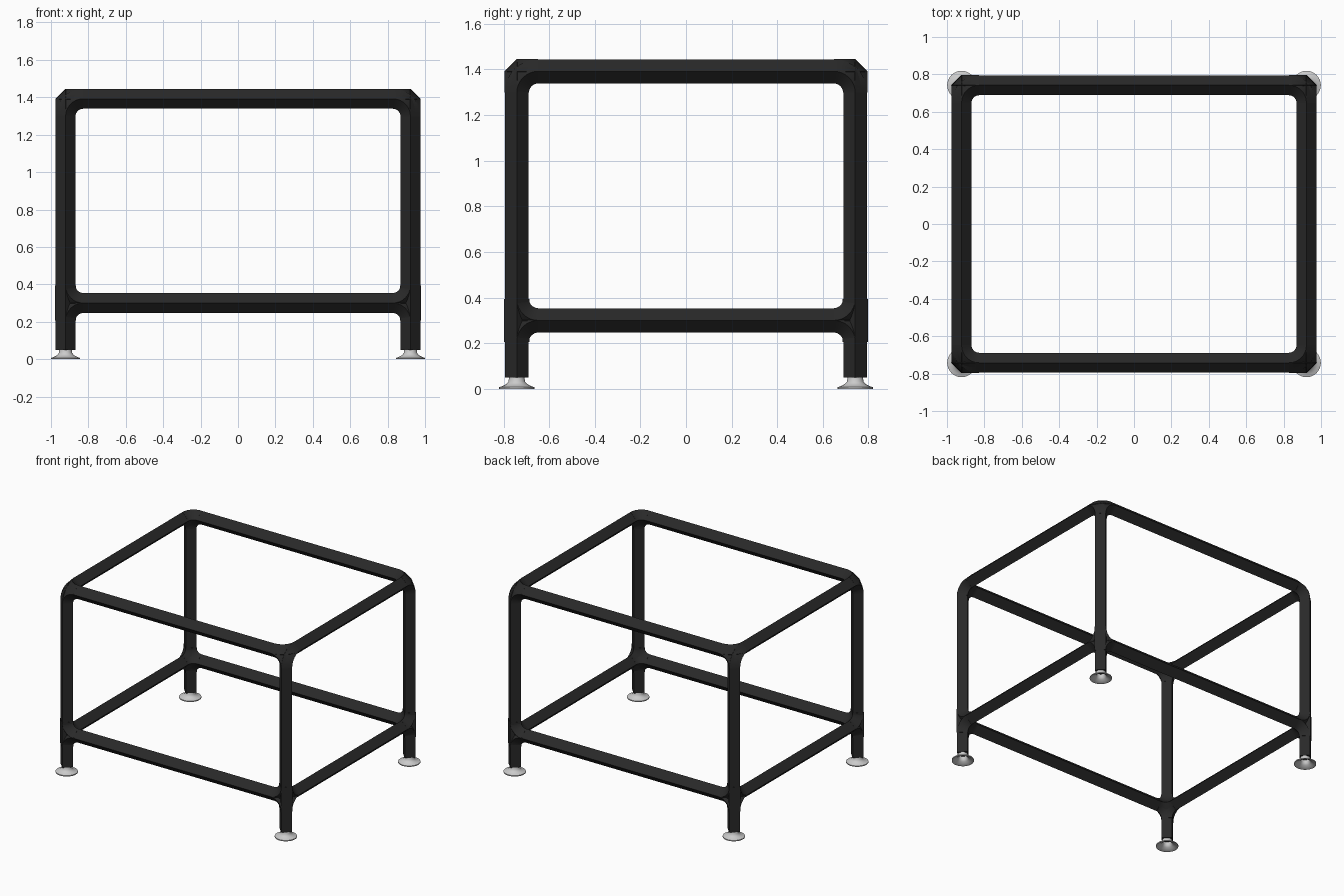
import bpy, bmesh, math
from mathutils import Vector

cube = bpy.data.objects.get("Cube")
if cube:
    bpy.data.objects.remove(cube, do_unlink=True)

X, Y, Z = Vector((1, 0, 0)), Vector((0, 1, 0)), Vector((0, 0, 1))
AX, AY = 0.922, 0.742          # post axes
LOW, HIGH = 0.30, 1.392        # rail heights
R = 0.094                      # elbow bend radius
TUBE, JOINT, SLEEVE = 0.0525, 0.0535, 0.0555
BASE = 0.05                    # underside of posts


def material(name, value, rough):
    m = bpy.data.materials.new(name)
    m.use_nodes = True
    colour = (value, value, value, 1)
    m.diffuse_color = colour
    bsdf = m.node_tree.nodes["Principled BSDF"]
    bsdf.inputs["Base Color"].default_value = colour
    bsdf.inputs["Roughness"].default_value = rough
    return m


BLACK = material("black", 0.022, 0.6)
GREY = material("light_grey", 0.6, 0.5)


def finish(name, bm, mat):
    bmesh.ops.recalc_face_normals(bm, faces=bm.faces)
    mesh = bpy.data.meshes.new(name)
    bm.to_mesh(mesh)
    bm.free()
    mesh.materials.append(mat)
    mesh.shade_smooth()
    mesh.set_sharp_from_angle(angle=math.radians(35))
    ob = bpy.data.objects.new(name, mesh)
    bpy.context.collection.objects.link(ob)
    return ob


def sweep(bm, stations, r):
    """Square section, corners on the axes, through (centre, u, v) stations."""
    rings = [[bm.verts.new(c + d * r) for d in (u, v, -u, -v)]
             for c, u, v in stations]
    for a, b in zip(rings, rings[1:]):
        for i in range(4):
            j = (i + 1) % 4
            bm.faces.new((a[i], a[j], b[j], b[i]))
    bm.faces.new(rings[0])
    bm.faces.new(rings[-1][::-1])


def straight(bm, a, b, u, v, r):
    sweep(bm, [(a, u, v), (b, u, v)], r)


def elbow(bm, corner, d1, d2, steps=8):
    centre, side = corner + (d1 + d2) * R, d1.cross(d2)
    stations = []
    for k in range(steps + 1):
        t = math.pi / 2 * k / steps
        out = d1 * math.cos(t) + d2 * math.sin(t)
        stations.append((centre - out * R, out, side))
    sweep(bm, stations, JOINT)


def tube(name, a, b, u, v):
    bm = bmesh.new()
    straight(bm, a, b, u, v, TUBE)
    finish(name, bm, BLACK)


# Horizontal rails
for level, z in (("lower", LOW), ("upper", HIGH)):
    for side, s in (("front", -1), ("back", 1)):
        p = Vector((0, s * AY, z))
        tube(f"{level}_{side}_rail", p - X * (AX - R), p + X * (AX - R), Y, Z)
    for side, s in (("right", -1), ("left", 1)):
        p = Vector((s * AX, 0, z))
        tube(f"{level}_{side}_rail", p - Y * (AY - R), p + Y * (AY - R), X, Z)

# Posts, connectors and feet at each corner
for yname, sy in (("front", -1), ("back", 1)):
    for xname, sx in (("right", -1), ("left", 1)):
        tag = f"{yname}_{xname}"
        foot_at = Vector((sx * AX, sy * AY, 0))
        low, high = foot_at + Z * LOW, foot_at + Z * HIGH
        inx, iny = X * -sx, Y * -sy

        tube(f"{tag}_post", foot_at + Z * BASE, high - Z * R, X, Y)

        # Three-way corner at the top
        bm = bmesh.new()
        for d1, d2 in ((inx, iny), (inx, -Z), (iny, -Z)):
            elbow(bm, high, d1, d2)
        finish(f"{tag}_corner_connector", bm, BLACK)

        # Tee with rounded fillets at the lower rails
        bm = bmesh.new()
        straight(bm, low - Z * R, low + Z * R, X, Y, SLEEVE)
        for d1, d2 in ((inx, iny), (inx, -Z), (iny, -Z), (inx, Z), (iny, Z)):
            elbow(bm, low, d1, d2)
        finish(f"{tag}_tee_connector", bm, BLACK)

        # Flared hollow foot
        profile = [(0.034, BASE), (0.036, 0.032), (0.046, 0.02), (0.062, 0.012),
                   (0.077, 0.007), (0.077, 0), (0.07, 0), (0.055, 0.009),
                   (0.04, 0.016), (0.03, 0.03), (0.028, BASE)]
        bm = bmesh.new()
        verts = [bm.verts.new((r, 0, z)) for r, z in profile]
        edges = [bm.edges.new(e) for e in zip(verts, verts[1:])]
        bmesh.ops.spin(bm, geom=verts + edges, cent=(0, 0, 0), axis=Z,
                       angle=math.tau, steps=32, use_merge=True)
        bmesh.ops.remove_doubles(bm, verts=bm.verts, dist=0.0001)
        foot = finish(f"{tag}_foot", bm, GREY)
        foot.location = foot_at
